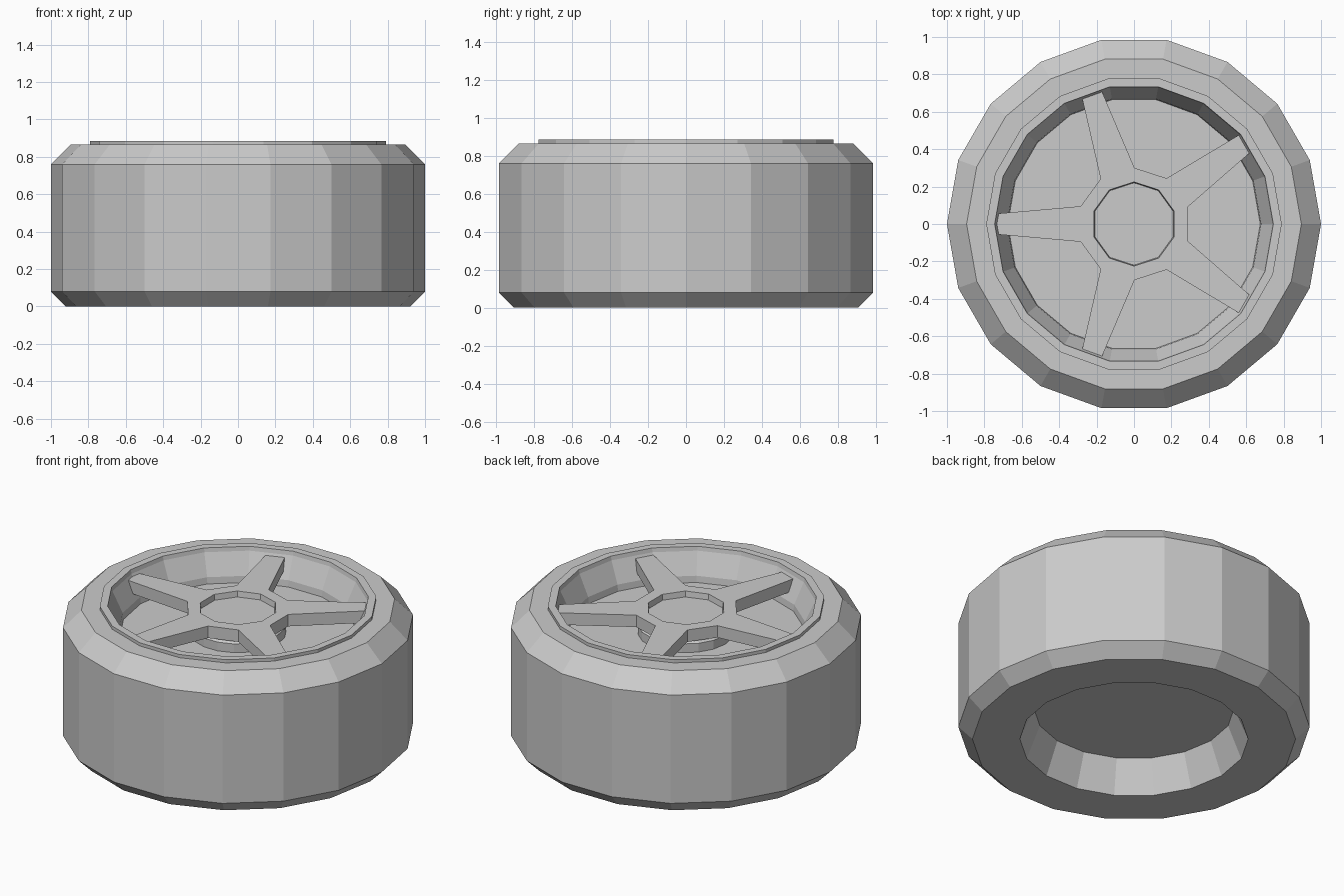
import bpy, bmesh
from math import cos, sin, radians, pi

if "Cube" in bpy.data.objects:
    bpy.data.objects.remove(bpy.data.objects["Cube"])


def make(name, bm):
    bmesh.ops.recalc_face_normals(bm, faces=bm.faces[:])
    me = bpy.data.meshes.new(name)
    bm.to_mesh(me)
    bm.free()
    ob = bpy.data.objects.new(name, me)
    bpy.context.collection.objects.link(ob)
    return ob


def lathe(name, profile, sides, start=0.0, cap_first=False, cap_last=False):
    """Faceted solid of revolution from (radius, height) points."""
    bm = bmesh.new()
    rings = [[bm.verts.new((r * cos(start + 2 * pi * i / sides),
                            r * sin(start + 2 * pi * i / sides), z))
              for i in range(sides)] for r, z in profile]
    for a, b in zip(rings, rings[1:]):
        for i in range(sides):
            j = (i + 1) % sides
            bm.faces.new((a[i], a[j], b[j], b[i]))
    if cap_first:
        bm.faces.new(rings[0])
    if cap_last:
        bm.faces.new(rings[-1])
    return make(name, bm)


# tyre with the recessed back and the dished rim
lathe("tyre_and_rim", [(0.57, 0.2), (0.65, 0), (0.92, 0), (1, 0.08), (1, 0.76),
                       (0.895, 0.865), (0.79, 0.865), (0.79, 0.885), (0.745, 0.885),
                       (0.74, 0.86), (0.68, 0.73), (0.675, 0.69)],
      18, cap_first=True, cap_last=True)

# five-spoke star with an open ten-sided centre
TOP, LOW = 0.845, 0.77
outer = []
for k in range(5):
    a = 36 + 72 * k
    for r, off in ((0.3, -18.5), (0.737, -4.3), (0.737, 4.3), (0.3, 18.5)):
        outer.append((r * cos(radians(a + off)), r * sin(radians(a + off))))
hole = [(0.24 * cos(radians(18 + 36 * i)), 0.24 * sin(radians(18 + 36 * i)))
        for i in range(10)]
bm = bmesh.new()
top_edges = []
for loop in (outer, hole):
    vs = [bm.verts.new((x, y, TOP)) for x, y in loop]
    top_edges += [bm.edges.new((vs[i], vs[(i + 1) % len(vs)])) for i in range(len(vs))]
bmesh.ops.triangle_fill(bm, edges=top_edges, use_beauty=True)
bmesh.ops.dissolve_limit(bm, angle_limit=0.01, verts=bm.verts[:], edges=bm.edges[:])
ext = bmesh.ops.extrude_face_region(bm, geom=bm.faces[:], use_keep_orig=True)
for v in ext["geom"]:
    if isinstance(v, bmesh.types.BMVert):
        v.co.z = LOW
make("spokes", bm)

# centre cap sunk into the star
lathe("centre_cap", [(0.24, 0.845), (0.225, 0.845), (0.22, 0.81)], 10, radians(18),
      cap_last=True)

# hub drum behind the spokes
lathe("hub_drum", [(0.25, 0.77), (0.275, 0.745), (0.275, 0.69)], 18, cap_first=True)
